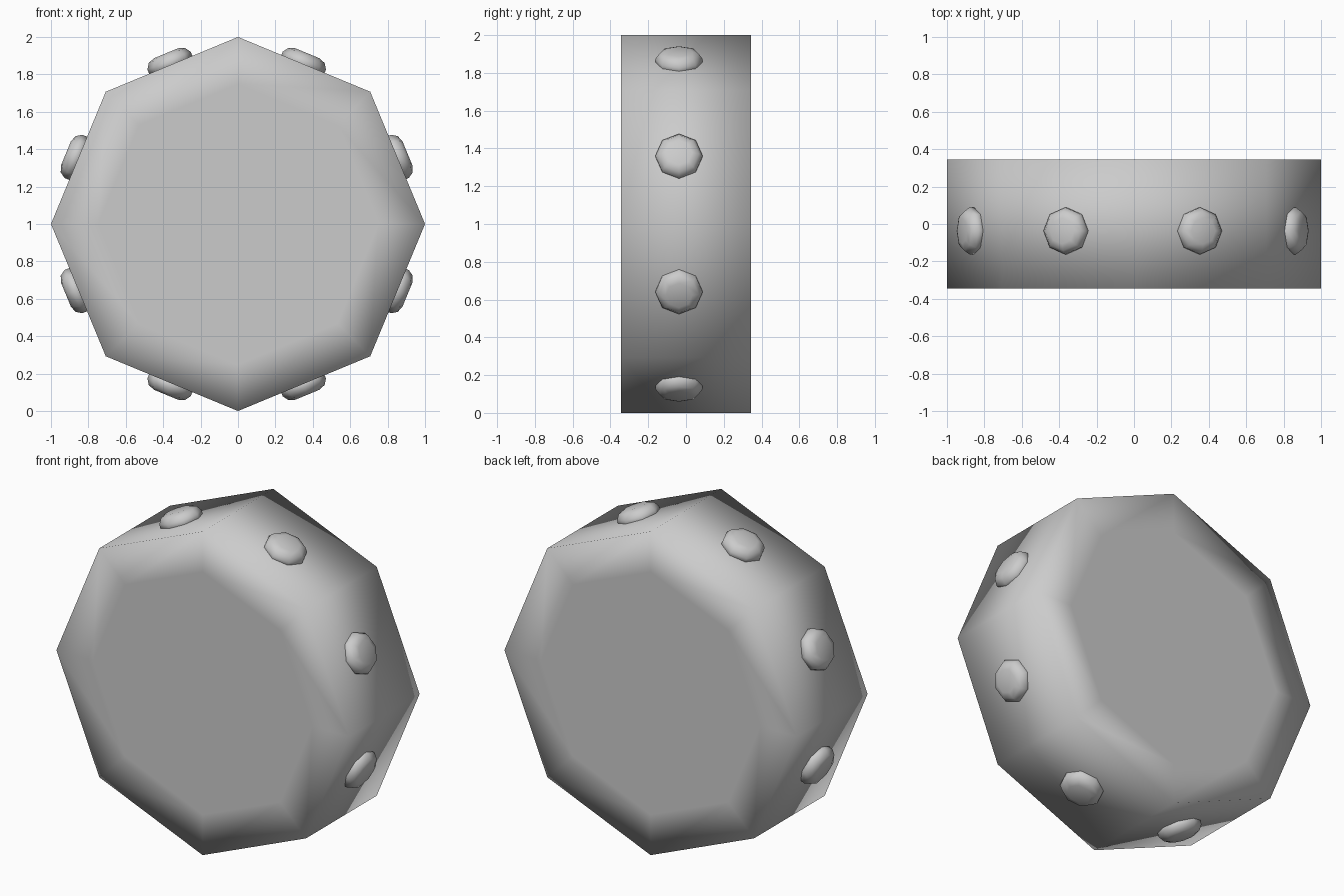
import bpy, bmesh
from math import pi, cos, sin
from mathutils import Matrix, Vector

if "Cube" in bpy.data.objects:
    bpy.data.objects.remove(bpy.data.objects["Cube"])

SIDES = 8
grey = bpy.data.materials.new("plain grey")
grey.use_nodes = True
color = (0.6, 0.6, 0.6, 1)
grey.diffuse_color = color
grey.node_tree.nodes["Principled BSDF"].inputs["Base Color"].default_value = color


def lathe(name, profile, matrix):
    """Octagonal solid from (radius, height) rings, capped at both ends."""
    bm = bmesh.new()
    rings = [[bm.verts.new((r * cos(2 * pi * i / SIDES), r * sin(2 * pi * i / SIDES), h))
              for i in range(SIDES)] for r, h in profile]
    for low, high in zip(rings, rings[1:]):
        for i in range(SIDES):
            j = (i + 1) % SIDES
            bm.faces.new((low[i], low[j], high[j], high[i]))
    bm.faces.new(rings[0][::-1])
    bm.faces.new(rings[-1])
    bm.transform(matrix)
    bmesh.ops.recalc_face_normals(bm, faces=bm.faces)
    for f in bm.faces:
        f.smooth = True
    mesh = bpy.data.meshes.new(name)
    bm.to_mesh(mesh)
    bm.free()
    mesh.materials.append(grey)
    obj = bpy.data.objects.new(name, mesh)
    bpy.context.collection.objects.link(obj)
    return obj


# Drum body with a flush inset ring on each end
half = 0.345
lathe("drum", [(0.75, -half), (1, -half), (1, half), (0.75, half)],
      Matrix.Translation((0, 0, 1)) @ Matrix.Rotation(pi / 2, 4, 'X'))

# One rounded stud in the middle of every side
stud = [(0.1, 0.9), (0.125, 0.91), (0.125, 0.945), (0.105, 0.975), (0.07, 0.988)]
for k in range(SIDES):
    turn = Matrix.Rotation((k + 0.5) * 2 * pi / SIDES, 4, 'Y')
    lathe(f"stud_{k + 1}", stud, Matrix.Translation(Vector((-0.007, -0.037, 1))) @ turn)
